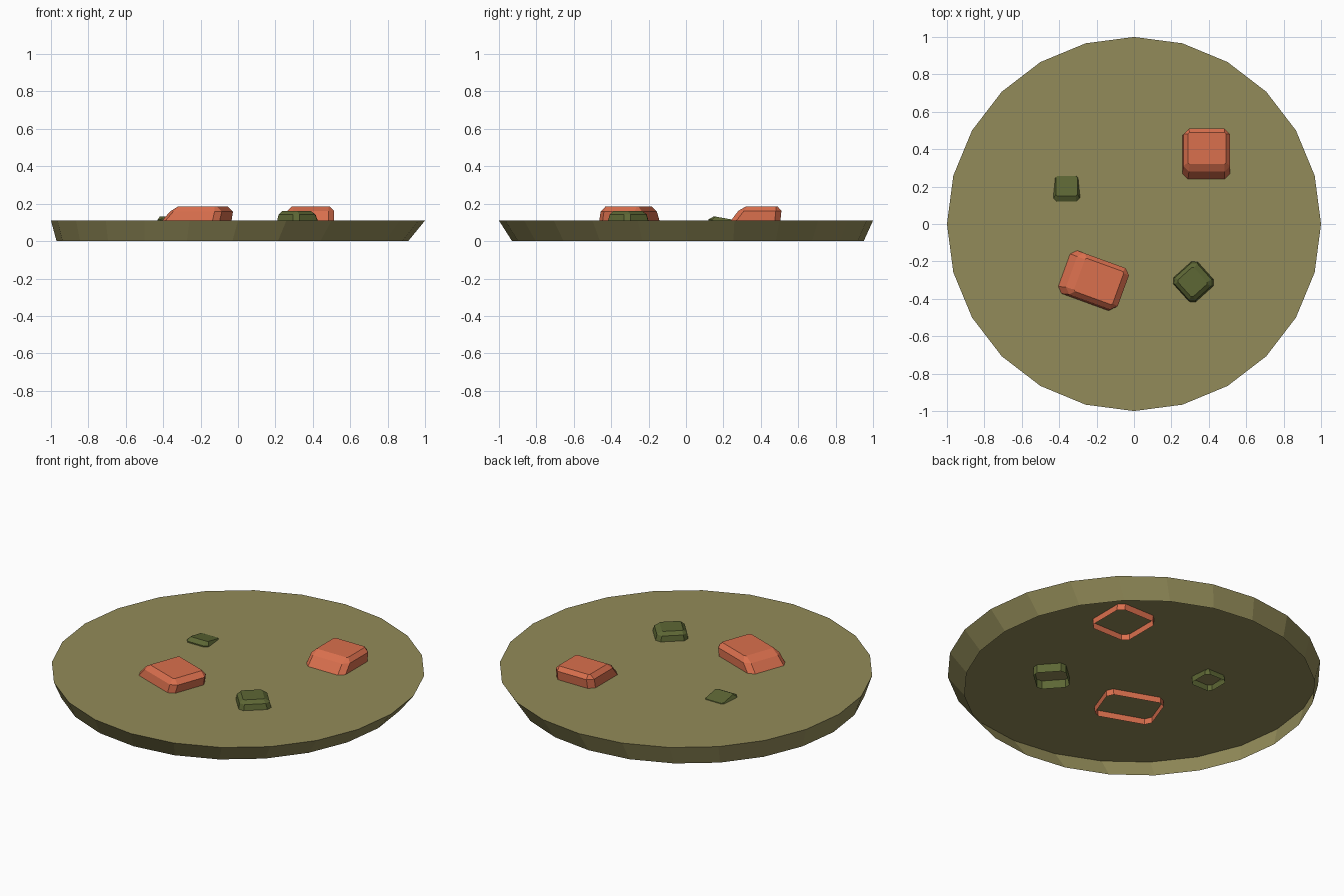
import bpy, bmesh, math

if "Cube" in bpy.data.objects:
    bpy.data.objects.remove(bpy.data.objects["Cube"])


def material(name, color):
    m = bpy.data.materials.new(name)
    m.diffuse_color = (*color, 1)
    m.use_nodes = True
    m.node_tree.nodes["Principled BSDF"].inputs["Base Color"].default_value = m.diffuse_color
    return m


disc_mat = material("olive", (0.29, 0.26, 0.10))
red_mat = material("terracotta", (0.70, 0.16, 0.075))
green_mat = material("moss", (0.11, 0.135, 0.035))


def loft(name, rings, mat):
    """Skin between rings, close the last ring, leave the bottom open."""
    bm = bmesh.new()
    loops = [[bm.verts.new(p) for p in ring] for ring in rings]
    for a, b in zip(loops, loops[1:]):
        n = len(a)
        for i in range(n):
            j = (i + 1) % n
            bm.faces.new((a[i], a[j], b[j], b[i]))
    bm.faces.new(loops[-1])
    me = bpy.data.meshes.new(name)
    bm.to_mesh(me)
    bm.free()
    me.materials.append(mat)
    ob = bpy.data.objects.new(name, me)
    bpy.context.collection.objects.link(ob)
    return ob


def circle(cx, cy, r, z, n=24):
    return [(cx + r * math.cos(2 * math.pi * i / n),
             cy + r * math.sin(2 * math.pi * i / n), z) for i in range(n)]


def chunk(name, mat, cx, cy, w, d, deg, levels, cut=0.03, tilt=0.0):
    """Chamfered block; levels = (z, left, right, front, back insets)."""
    c, s = math.cos(math.radians(deg)), math.sin(math.radians(deg))
    rings = []
    for k, (z, l, r, f, b) in enumerate(levels):
        x0, x1, y0, y1 = -w / 2 + l, w / 2 - r, -d / 2 + f, d / 2 - b
        q = cut if k < len(levels) - 1 else 0.008
        pts = [(x0 + q, y0), (x1 - q, y0), (x1, y0 + q), (x1, y1 - q),
               (x1 - q, y1), (x0 + q, y1), (x0, y1 - q), (x0, y0 + q)]
        t = tilt if k else 0
        rings.append([(cx + c * x - s * y, cy + s * x + c * y, z + t * y)
                      for x, y in pts])
    return loft(name, rings, mat)


# Disc: open-bottomed shell, base slightly off centre
loft("disc", [circle(-0.03, 0.01, 0.94, 0), circle(0, 0, 1, 0.11)], disc_mat)

# Large blocks
chunk("large_block_back", red_mat, 0.386, 0.375, 0.255, 0.27, 0,
      [(0.075, 0, 0, 0, 0.01), (0.11, 0, 0, 0, 0.005),
       (0.162, 0.005, 0, 0.04, 0), (0.185, 0.03, 0.022, 0.08, 0.02)])
chunk("large_block_front", red_mat, -0.216, -0.304, 0.335, 0.245, -20,
      [(0.075, 0, 0.01, 0, 0), (0.11, 0, 0.008, 0, 0),
       (0.158, 0.04, 0, 0.01, 0), (0.185, 0.085, 0.03, 0.035, 0.022)])

# Small blocks
chunk("small_block_front", green_mat, 0.318, -0.309, 0.176, 0.176, 42,
      [(0.06, 0, 0, 0, 0), (0.11, 0, 0, 0, 0),
       (0.142, 0.005, 0.008, 0.008, 0.005), (0.16, 0.025, 0.035, 0.03, 0.025)],
      cut=0.024)
chunk("small_block_back", green_mat, -0.36, 0.192, 0.14, 0.144, 0,
      [(0.075, 0, 0, 0, 0), (0.104, 0, 0, 0, 0),
       (0.125, 0.012, 0.012, 0.03, 0.008)], cut=0.018, tilt=-0.18)
